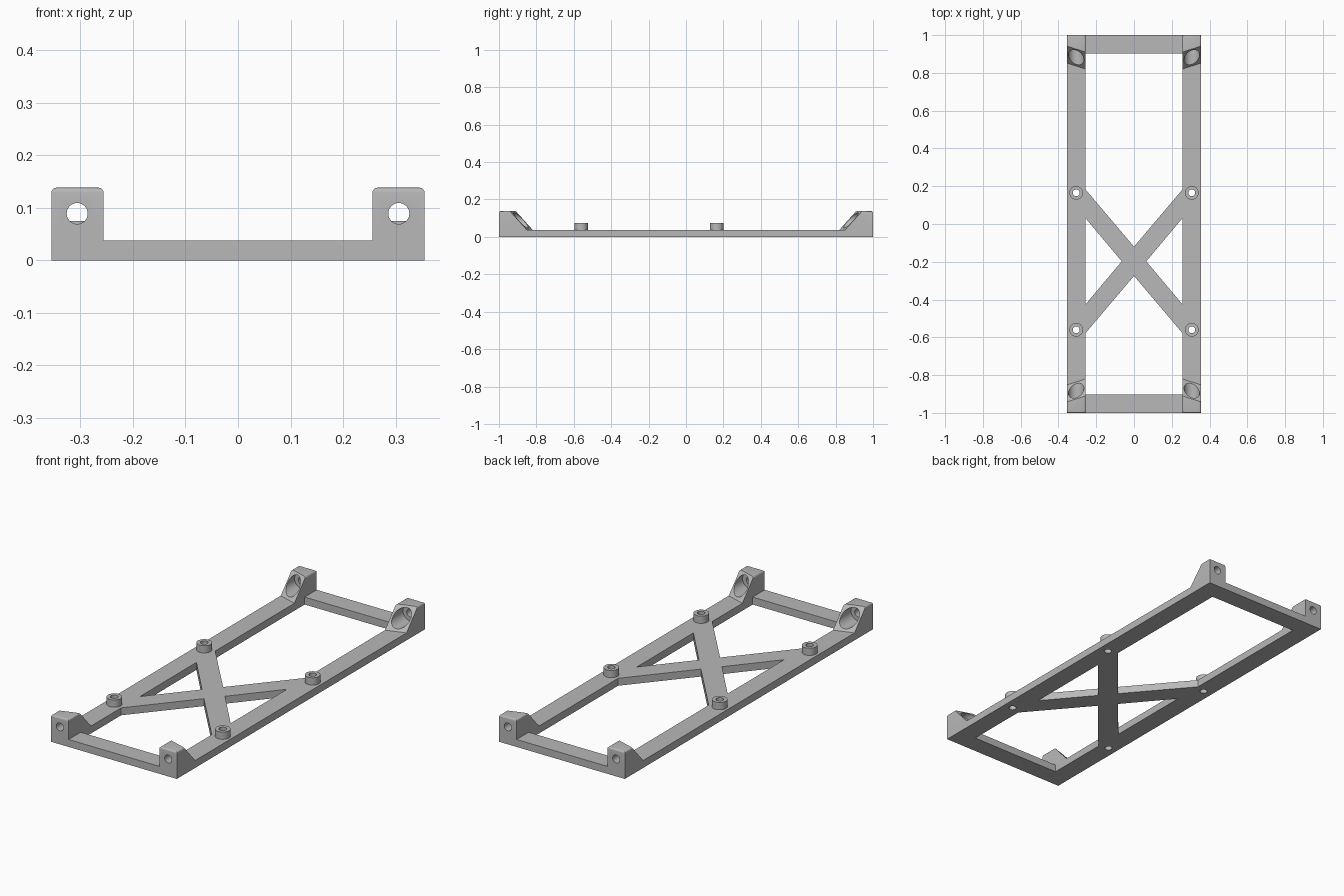
import bpy, bmesh, math
from mathutils import Matrix, Vector

cube = bpy.data.objects.get("Cube")
if cube:
    bpy.data.objects.remove(cube, do_unlink=True)

grey = bpy.data.materials.new("plain grey")
grey.use_nodes = True
grey.diffuse_color = (0.48, 0.48, 0.48, 1)
grey.node_tree.nodes["Principled BSDF"].inputs["Base Color"].default_value = grey.diffuse_color

HALF_X, RAIL_IN, BAR_IN, PLATE = 0.355, 0.256, 0.903, 0.038
POST_X, POST_YS = 0.306, (0.165, -0.56)
SCREW_Z, TOP = 0.089, 0.138


def make(name, bm):
    bmesh.ops.recalc_face_normals(bm, faces=bm.faces)
    mesh = bpy.data.meshes.new(name)
    bm.to_mesh(mesh)
    bm.free()
    mesh.materials.append(grey)
    obj = bpy.data.objects.new(name, mesh)
    bpy.context.collection.objects.link(obj)
    return obj


def prism(name, outline, z0, z1):
    bm = bmesh.new()
    face = bm.faces.new([bm.verts.new((x, y, z0)) for x, y in outline])
    top = bmesh.ops.extrude_face_region(bm, geom=[face])["geom"]
    bmesh.ops.translate(bm, vec=(0, 0, z1 - z0),
                        verts=[v for v in top if isinstance(v, bmesh.types.BMVert)])
    return make(name, bm)


def cylinder(name, start, end, radius):
    a, b = Vector(start), Vector(end)
    turn = (b - a).to_track_quat('Z', 'Y').to_matrix().to_4x4()
    bm = bmesh.new()
    bmesh.ops.create_cone(bm, cap_ends=True, segments=40, radius1=radius, radius2=radius,
                          depth=(b - a).length,
                          matrix=Matrix.Translation((a + b) / 2) @ turn)
    return make(name, bm)


def cut(obj, cutters):
    for cutter in cutters:
        cutter.hide_render = True
        mod = obj.modifiers.new("cut", 'BOOLEAN')
        mod.operation, mod.solver, mod.object = 'DIFFERENCE', 'EXACT', cutter
        bpy.context.view_layer.objects.active = obj
        bpy.ops.object.modifier_apply(modifier=mod.name)
        bpy.data.objects.remove(cutter, do_unlink=True)


def smooth(obj):
    bpy.ops.object.select_all(action='DESELECT')
    obj.select_set(True)
    bpy.context.view_layer.objects.active = obj
    bpy.ops.object.shade_smooth_by_angle(angle=math.radians(30))


# Flat frame: a plate with four windows that leave rails, end bars and an X brace
frame = prism("frame", [(-HALF_X, -1), (HALF_X, -1), (HALF_X, 1), (-HALF_X, 1)], 0, PLATE)
windows = [
    [(-RAIL_IN, BAR_IN), (-RAIL_IN, 0.182), (0, -0.12), (RAIL_IN, 0.182), (RAIL_IN, BAR_IN)],
    [(-RAIL_IN, -BAR_IN), (-RAIL_IN, -0.577), (0, -0.275), (RAIL_IN, -0.577), (RAIL_IN, -BAR_IN)],
]
windows += [[(s * RAIL_IN, 0.03), (s * RAIL_IN, -0.425), (s * 0.065, -0.1975)] for s in (1, -1)]
cutters = [prism("window_cutter", w, -0.1, 0.1) for w in windows]
cutters += [cylinder("post_hole_cutter", (s * POST_X, y, -0.1), (s * POST_X, y, 0.1), 0.018)
            for s in (1, -1) for y in POST_YS]
cut(frame, cutters)
smooth(frame)

for sx, side in ((1, "left"), (-1, "right")):
    # Hollow mounting posts
    x = sx * POST_X
    for y, place in zip(POST_YS, ("back", "front")):
        post = cylinder(f"{place}_{side}_post", (x, y, PLATE), (x, y, 0.075), 0.036)
        cut(post, [cylinder("post_cutter", (x, y, -0.1), (x, y, 0.2), 0.018)])
        smooth(post)

    # Corner brackets with a skewed sloping face and a counterbored screw hole
    for sy, place in ((1, "back"), (-1, "front")):
        bm = bmesh.new()
        rings = []
        for z, outer, inner in ((PLATE, 0.852, 0.82), (TOP, 0.942, 0.91)):
            plan = [(HALF_X, 1), (HALF_X, outer), (RAIL_IN, inner), (RAIL_IN, 1)]
            rings.append([bm.verts.new((sx * px, sy * py, z)) for px, py in plan])
        low, high = rings
        bm.faces.new(low)
        bm.faces.new(high)
        for i in range(4):
            j = (i + 1) % 4
            bm.faces.new((low[i], low[j], high[j], high[i]))
        bmesh.ops.recalc_face_normals(bm, faces=bm.faces)
        rounded = [bm.edges.get((high[i], high[(i + 1) % 4])) for i in (0, 2, 3)]
        bmesh.ops.bevel(bm, geom=rounded, offset=0.009, segments=4, profile=0.5,
                        affect='EDGES')
        bracket = make(f"{place}_{side}_bracket", bm)
        cut(bracket, [
            cylinder("bore_cutter", (x, sy * 0.7, SCREW_Z), (x, sy * 0.952, SCREW_Z), 0.041),
            cylinder("screw_cutter", (x, sy * 0.7, SCREW_Z), (x, sy * 1.1, SCREW_Z), 0.02)])
        smooth(bracket)
